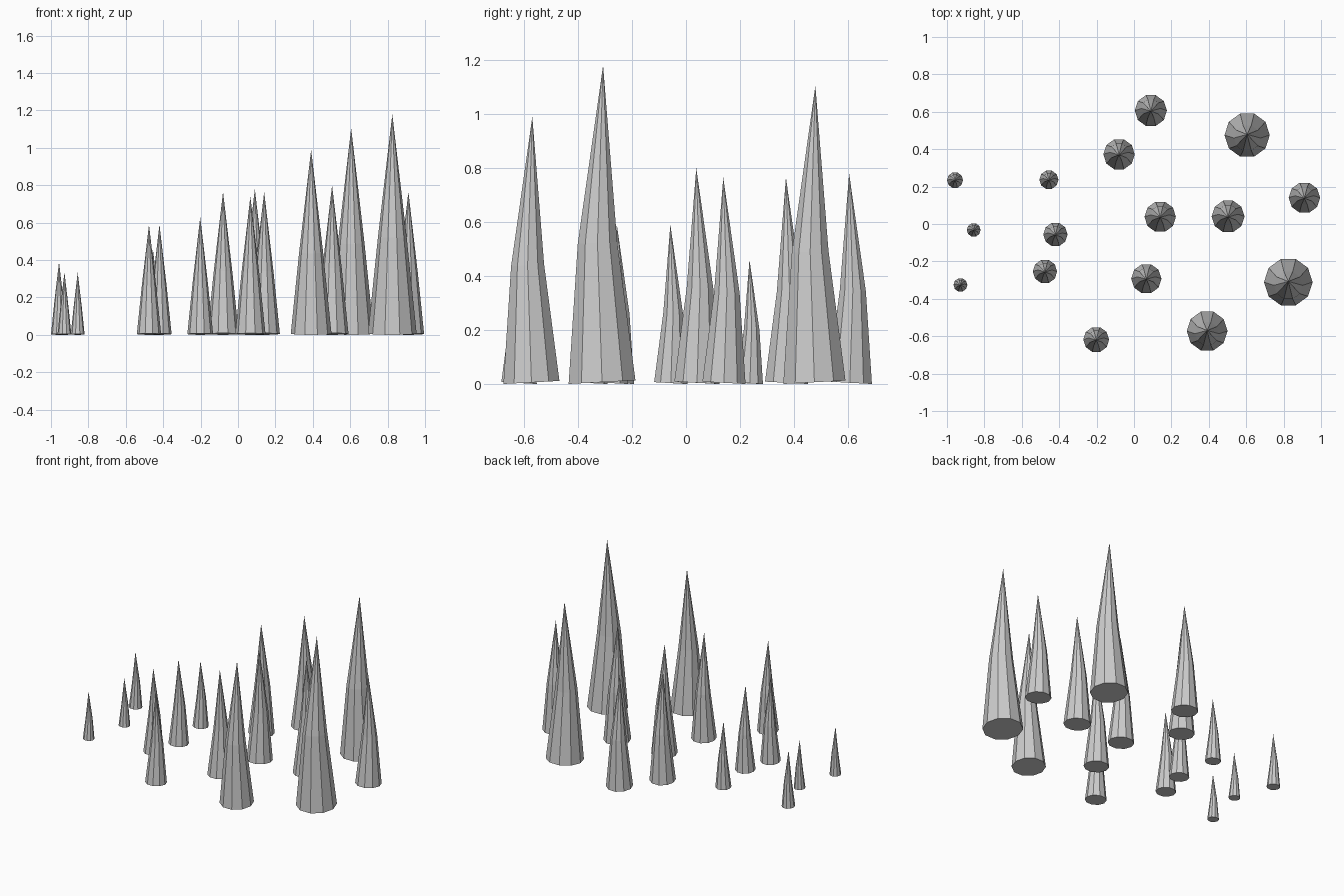
import bpy
import math

if "Cube" in bpy.data.objects:
    bpy.data.objects.remove(bpy.data.objects["Cube"])

SIDES = 10


def spike(name, x, y, radius, height, bulge):
    """Ten-sided spike, slightly bowed toward +y (bulge=1) or -y (bulge=-1)."""
    verts = []
    # base ring, gently tilted, then the bowed middle ring
    for scale, z, shift in ((1.0, 0.0, 0.03), (0.59, 0.44, 0.16)):
        for i in range(SIDES):
            a = 2 * math.pi * i / SIDES
            tilt = 0.006 * height * (1 - bulge * math.sin(a)) * scale
            verts.append((radius * scale * math.cos(a),
                          radius * (scale * math.sin(a) + shift * bulge),
                          z * height + tilt))
    verts.append((0, 0, height))  # tip
    faces = [tuple(reversed(range(SIDES)))]
    for i in range(SIDES):
        j = (i + 1) % SIDES
        faces.append((i, j, SIDES + j, SIDES + i))
        faces.append((SIDES + i, SIDES + j, 2 * SIDES))
    mesh = bpy.data.meshes.new(name)
    mesh.from_pydata(verts, [], faces)
    obj = bpy.data.objects.new(name, mesh)
    obj.location = (x, y, 0)
    bpy.context.collection.objects.link(obj)


# x, y, base radius, height
small = [(-0.957, 0.233, 0.043, 0.39), (-0.857, -0.033, 0.037, 0.335),
         (-0.928, -0.327, 0.037, 0.335), (-0.455, 0.235, 0.051, 0.46)]
medium = [(-0.42, -0.058, 0.065, 0.59), (-0.476, -0.256, 0.065, 0.59),
          (-0.08, 0.37, 0.084, 0.765), (0.09, 0.604, 0.086, 0.78),
          (0.14, 0.036, 0.084, 0.765), (0.066, -0.295, 0.081, 0.74),
          (-0.202, -0.62, 0.069, 0.63), (0.503, 0.038, 0.088, 0.80),
          (0.911, 0.138, 0.084, 0.765)]
large = [(0.391, -0.569, 0.109, 0.99), (0.605, 0.479, 0.121, 1.105),
         (0.825, -0.307, 0.13, 1.18)]

for label, group, bulge in (("small_spike", small, 1),
                            ("medium_spike", medium, 1),
                            ("large_spike", large, -1)):
    for n, (x, y, r, h) in enumerate(group, 1):
        spike(f"{label}_{n}", x, y, r, h, bulge)
